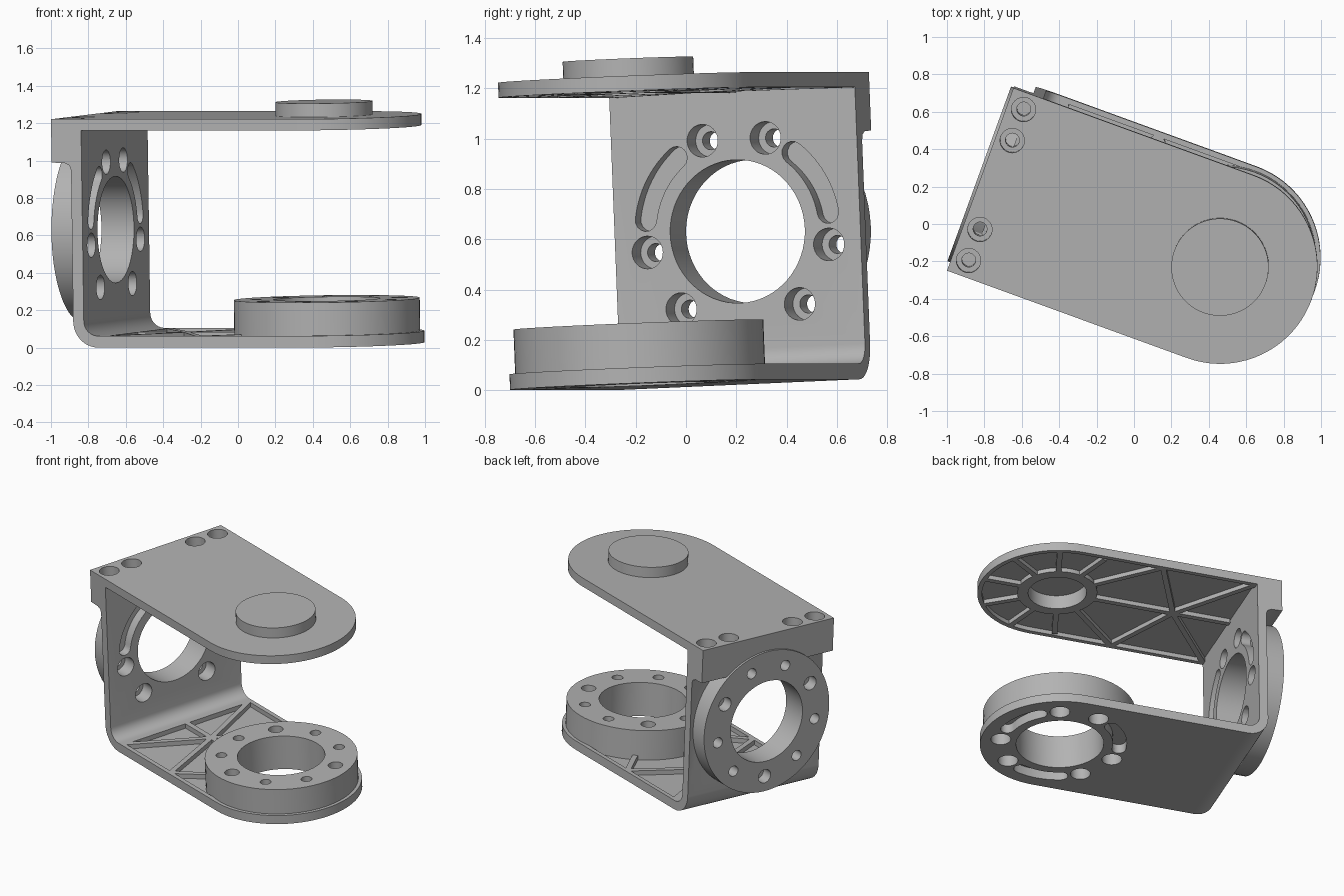
import bpy, bmesh
from math import radians, cos, sin, pi
from mathutils import Matrix, Vector

if "Cube" in bpy.data.objects:
    bpy.data.objects.remove(bpy.data.objects["Cube"])

# Placement of the whole bracket: u along the arms, v across, w up
PLACE = (Matrix.Translation((0.478, -0.18, 0.022))
         @ Matrix.Rotation(radians(-20), 4, 'Z') @ Matrix.Rotation(radians(2.4), 4, 'X'))
R, RING, HOLE, BOLT = 0.52, 0.497, 0.285, 0.39

grey = bpy.data.materials.new("plain_grey")
grey.use_nodes = True
grey.diffuse_color = (0.45, 0.45, 0.45, 1)
grey.node_tree.nodes["Principled BSDF"].inputs["Base Color"].default_value = (0.45, 0.45, 0.45, 1)


def make(name, bm, frame=None):
    bmesh.ops.recalc_face_normals(bm, faces=bm.faces)
    if frame:
        bm.transform(frame)
    mesh = bpy.data.meshes.new(name)
    bm.to_mesh(mesh)
    bm.free()
    mesh.materials.append(grey)
    ob = bpy.data.objects.new(name, mesh)
    bpy.context.collection.objects.link(ob)
    ob.matrix_world = PLACE
    return ob


def prism(name, points, z0, z1, frame=None):
    bm = bmesh.new()
    low = [bm.verts.new((x, y, z0)) for x, y in points]
    face = bm.faces.new(low)
    top = bmesh.ops.extrude_face_region(bm, geom=[face])["geom"]
    verts = [g for g in top if isinstance(g, bmesh.types.BMVert)]
    bmesh.ops.translate(bm, verts=verts, vec=(0, 0, z1 - z0))
    return make(name, bm, frame)


def arc(cx, cy, r, a0, a1, n):
    return [(cx + r * cos(radians(a0 + (a1 - a0) * i / n)),
             cy + r * sin(radians(a0 + (a1 - a0) * i / n))) for i in range(n + 1)]


def disc(name, r, z0, z1, at=(0, 0), frame=None, n=32):
    return prism(name, arc(*at, r, 0, 360, n)[:-1], z0, z1, frame)


def tongue(u0, r):
    # straight arm with a half round end
    return [(u0, -r)] + arc(0, 0, r, -90, 90, 40) + [(u0, r)]


def slot(angle, half=21, w=0.045):
    a, b = angle - half, angle + half
    end = lambda t, s: arc(BOLT * cos(radians(t)), BOLT * sin(radians(t)), w, s, s + 180, 8)[1:-1]
    return (arc(0, 0, BOLT + w, a, b, 14) + end(b, b)
            + arc(0, 0, BOLT - w, b, a, 14) + end(a, a + 180))


def cut(ob, cutters):
    for c in cutters:
        c.hide_render = True
        m = ob.modifiers.new("cut", 'BOOLEAN')
        m.operation, m.solver, m.object = 'DIFFERENCE', 'EXACT', c


def bake(parts, cutters):
    # fix the cut shapes and drop the cutters
    bpy.context.view_layer.update()
    dg = bpy.context.evaluated_depsgraph_get()
    meshes = [bpy.data.meshes.new_from_object(p.evaluated_get(dg)) for p in parts]
    for p, m in zip(parts, meshes):
        p.modifiers.clear()
        p.data = m
    for c in cutters:
        bpy.data.objects.remove(c)


def flange_cutters(height, slots, frame):
    out = [disc("cutter", HOLE, -0.1, height + 0.1, frame=frame, n=64)]
    for i in range(9):
        a = radians(30 + 40 * i)
        at = (BOLT * cos(a), BOLT * sin(a))
        if i % 3 == 0:      # wide blind hole in the ring face
            out.append(disc("cutter", 0.048, height - 0.08, height + 0.1, at, frame))
        else:               # through hole with a counterbore
            out.append(disc("cutter", 0.036, -0.1, height + 0.1, at, frame))
            out.append(disc("cutter", 0.065, -0.1, 0.1, at, frame))
    return out + [prism("cutter", slot(a), -0.1, 0.065, frame) for a in slots]


def rib(name, p, q, z0, z1, w=0.036):
    p, q = Vector(p), Vector(q)
    n = (q - p).orthogonal().normalized() * w / 2
    return prism(name, [p - n, q - n, q + n, p + n], z0, z1)


def truss(name, end, ring, z0, z1):
    hub = (-0.8, 0)
    lines = [(hub, (end, 0)), (hub, (-ring, 0))]
    for s in (-1, 1):
        lines += [(hub, (end, 0.5 * s)), (hub, (-0.55, 0.5 * s)),
                  ((-0.55, 0.5 * s), (-0.75 * ring, 0.62 * ring * s))]
    return [rib(name, p, q, z0, z1) for p, q in lines]


# Upright wall with the lower bend and the screw block on its back
profile = ([(-1.1, 0)] + arc(-1.115, 0.14, 0.14, 270, 180, 10)
           + [(-1.255, 0.95), (-1.265, 0.975), (-1.29, 0.987), (-1.365, 0.99),
              (-1.365, 1.192), (-1.195, 1.192)]
           + arc(-1.115, 0.142, 0.08, 180, 270, 10) + [(-1.1, 0.062)])
side = Matrix(((1, 0, 0, 0), (0, 0, 1, 0), (0, 1, 0, 0), (0, 0, 0, 1)))
wall = prism("upright_wall", profile, -R, R, side)

# Lower arm with a ribbed upper side
lower = prism("lower_arm", tongue(-1.1, R), 0, 0.062)
lower_pocket = prism("cutter", tongue(-1.07, R - 0.03), 0.03, 0.2)
lower_ring = disc("lower_ring", RING, 0.03, 0.239, n=72)
lower_ribs = truss("lower_rib", -1.085, 0.47, 0.025, 0.062)

# Ring on the back of the wall
back = Matrix(((0, 0, -1, -1.195), (-1, 0, 0, 0), (0, 1, 0, 0.61), (0, 0, 0, 1)))
back_ring = disc("back_ring", RING, 0.06, 0.185, frame=back, n=72)

# Upper arm with a ribbed underside and a hollow pivot
upper = prism("upper_arm", tongue(-1.365, R), 1.162, 1.222)
upper_pocket = prism("cutter", tongue(-1.195, R - 0.03), 1.0, 1.192)
upper_gap = prism("cutter", [(-1.5, -1), (-1.195, -1), (-1.195, 1), (-1.5, 1)], 1.0, 1.192)
pivot = disc("pivot", 0.26, 1.162, 1.295, n=64)
pivot_hole = disc("cutter", 0.19, 1.0, 1.26, n=48)
upper_ribs = truss("upper_rib", -1.19, 0.24, 1.162, 1.197)
for a in (-108, -72, -36, 0, 36, 72, 108):
    d = Vector((cos(radians(a)), sin(radians(a))))
    upper_ribs.append(rib("upper_spoke", d * 0.24, d * 0.5, 1.162, 1.197))

# Screw holes through the upper arm into the block
screws = []
for v in (-0.43, -0.253, 0.253, 0.43):
    screws.append(disc("cutter", 0.037, 1.02, 1.4, (-1.275, v)))
    screws.append(disc("cutter", 0.065, 1.15, 1.4, (-1.275, v)))

low_cuts = flange_cutters(0.239, (30, 150, -90), None)
back_cuts = flange_cutters(0.185, (30, 150), back)
cut(lower, [lower_pocket] + low_cuts)
cut(lower_ring, low_cuts)
cut(wall, back_cuts + screws)
cut(back_ring, back_cuts)
cut(upper, [upper_pocket, upper_gap, pivot_hole] + screws)
cut(pivot, [pivot_hole])

main = [wall, lower, lower_ring, back_ring, upper, pivot]
bake(main, low_cuts + back_cuts + screws
     + [lower_pocket, upper_pocket, upper_gap, pivot_hole])

# Smooth round walls, sharp edges
bpy.ops.object.select_all(action='DESELECT')
for ob in main:
    ob.select_set(True)
bpy.context.view_layer.objects.active = wall
bpy.ops.object.shade_smooth_by_angle(angle=radians(30))
